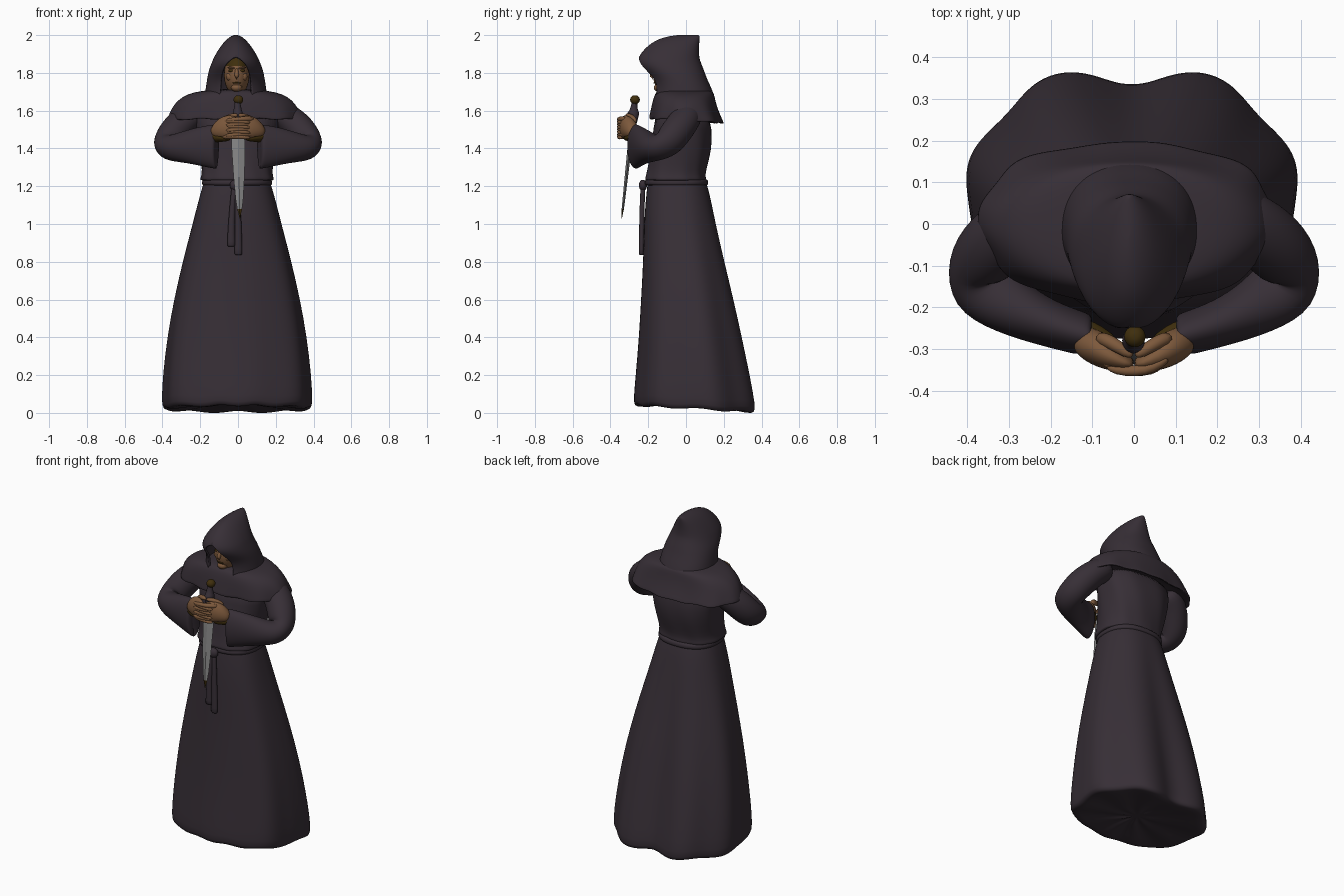
import bpy, bmesh, math
from mathutils import Vector


def material(name, r, g, b):
    m = bpy.data.materials.new(name)
    m.diffuse_color = (r, g, b, 1)
    return m


ROBE = material("dark_plum_cloth", 0.038, 0.028, 0.037)
SKIN = material("tan_skin", 0.205, 0.1, 0.045)
GOLD = material("dark_bronze", 0.05, 0.028, 0.004)
STEEL = material("grey_steel", 0.235, 0.235, 0.235)


def spow(v, p):
    return math.copysign(abs(v) ** p, v)


def layer(z, hw, yf, yb, n=(2, 2), cx=0.0, gap=None, segs=48, fold=None):
    """Horizontal rounded ring, starting at the front; n = squareness of front and back half,
    gap leaves the front open."""
    yc, hy, pts = (yf + yb) / 2, (yb - yf) / 2, []
    g = gap or 0
    for i in range(segs if gap is None else segs + 1):
        a = g + (2 * math.pi - 2 * g) * i / segs
        k = fold(a, z) if fold else 1
        e = 2 / (n[0] if math.cos(a) > 0 else n[1])
        pts.append(Vector((cx + hw * k * spow(math.sin(a), e),
                           yc - hy * k * spow(math.cos(a), e), z)))
    return pts


def loft(name, rings, mats, closed=True, caps=True, sub=1, smooth=True, rule=None):
    """Skin a list of rings into one object."""
    bm = bmesh.new()
    rows = [[bm.verts.new(p) for p in r] for r in rings]
    n = len(rows[0])
    for a, b in zip(rows, rows[1:]):
        for j in range(n if closed else n - 1):
            k = (j + 1) % n
            bm.faces.new((a[j], a[k], b[k], b[j]))
    if caps:
        bm.faces.new(rows[0][::-1])
        bm.faces.new(rows[-1])
    bmesh.ops.remove_doubles(bm, verts=bm.verts, dist=0.0003)
    if closed:
        bmesh.ops.recalc_face_normals(bm, faces=bm.faces)
    bm.normal_update()
    for f in bm.faces:
        f.smooth = smooth
        if rule:
            f.material_index = rule(f)
    me = bpy.data.meshes.new(name)
    bm.to_mesh(me)
    bm.free()
    ob = bpy.data.objects.new(name, me)
    bpy.context.collection.objects.link(ob)
    for m in mats:
        me.materials.append(m)
    if sub:
        s = ob.modifiers.new("smooth", "SUBSURF")
        s.levels = s.render_levels = sub
    return ob


def tube(name, pts, mats, segs=16, sub=1, rule=None):
    """Tube through (x, y, z, sideways radius, upright radius) points."""
    P = [Vector(p[:3]) for p in pts]
    rings = []
    for i, p in enumerate(pts):
        t = (P[min(i + 1, len(P) - 1)] - P[max(i - 1, 0)]).normalized()
        ref = Vector((0, 0, 1)) if abs(t.z) < 0.95 else Vector((0, -1, 0))
        side = t.cross(ref).normalized()
        up = side.cross(t)
        rings.append([P[i] + side * p[3] * math.cos(2 * math.pi * j / segs)
                      + up * p[4] * math.sin(2 * math.pi * j / segs) for j in range(segs)])
    return loft(name, rings, mats, sub=sub, rule=rule)


def ball(name, c, r, mats, rule=None, segs=24):
    """Ellipsoid as stacked layers."""
    rings = []
    for i in range(1, 14):
        t = math.pi * i / 14
        s = math.sin(t)
        rings.append(layer(c[2] - r[2] * math.cos(t), r[0] * s, c[1] - r[1] * s,
                           c[1] + r[1] * s, cx=c[0], segs=segs))
    return loft(name, rings, mats, rule=rule)


# Skirt with folds growing toward a hem that dips at the back
def skirt_fold(a, z):
    s = max(0, min(1, (1.22 - z) / 1.0))
    back = 0.5 - 0.5 * math.cos(a)
    notch = math.exp(-((a - math.pi) / .2) ** 2)
    return 1 + s * ((.018 + .016 * back) * math.cos(7 * a) - .09 * notch)


skirt_keys = [(1.27, .155, -.18, .085), (1.235, .17, -.2, .1), (1.2, .183, -.205, .115),
              (1.1, .21, -.215, .14), (1.0, .235, -.22, .162), (.8, .287, -.225, .21),
              (.6, .332, -.235, .26), (.4, .366, -.245, .306), (.2, .388, -.26, .35),
              (.065, .394, -.272, .377), (.025, .388, -.268, .374), (.02, .355, -.24, .34),
              (.045, .2, -.12, .19), (.05, .06, -.03, .08)]
skirt = [layer(*k, n=(2.5, 2.3), cx=-0.005, segs=120, fold=skirt_fold) for k in skirt_keys]
for ring in skirt:
    for p in ring:
        w = max(0, 1 - p.z / 0.5)
        p.z += w * (-0.06 * p.y + 0.005 * math.sin(9 * math.atan2(p.y, p.x)))
loft("robe_skirt", skirt, [ROBE])

# Torso with a small frill over the belt
torso_keys = [(1.63, .24, -.16, .11), (1.5, .215, -.17, .14), (1.4, .2, -.185, .137),
              (1.31, .188, -.2, .112), (1.26, .186, -.212, .1), (1.236, .196, -.22, .106),
              (1.23, .19, -.213, .102), (1.23, .15, -.18, .07)]
loft("robe_torso", [layer(*k, n=(2.4, 2.4), cx=-0.005, segs=64,
                          fold=lambda a, z: 1 + .012 * math.sin(9 * a + 14 * z))
                    for k in torso_keys], [ROBE])

# Belt, knot and hanging ends
belt = [(1.238, .17, -.2, .1), (1.236, .182, -.214, .114), (1.221, .187, -.219, .119),
        (1.206, .185, -.217, .118), (1.2, .17, -.2, .1)]
loft("belt", [layer(*k, n=(2.4, 2.4), cx=-0.005) for k in belt], [ROBE])
ball("belt_knot", (-.012, -.228, 1.205), (.032, .022, .03), [ROBE])
for name, x0, x1, end in (("belt_end_left", -.022, -.036, .88), ("belt_end_right", -.005, .002, .835)):
    tube(name, [(x0, -.225, 1.21, .008, .01), (x0, -.23, 1.19, .014, .013),
                (x1, -.234, 1.0, .017, .014), (x1, -.236, end + .01, .022, .014),
                (x1, -.236, end, .021, .013)], [ROBE])

# Shoulder cape with wavy edge
cape_keys = [(1.715, .08, -.11, .1), (1.705, .175, -.15, .14), (1.69, .25, -.163, .148),
             (1.655, .303, -.174, .155), (1.61, .333, -.182, .168), (1.56, .35, -.19, .19),
             (1.545, .355, -.193, .198), (1.544, .342, -.18, .186), (1.575, .3, -.16, .15),
             (1.6, .2, -.12, .1)]
cape = [layer(*k, n=(2.2, 2.4), cx=-0.016, segs=72,
              fold=lambda a, z: 1 + max(0, 1.68 - z) * .16 * math.cos(8 * a + .5))
        for k in cape_keys]
for ring in cape:
    for p in ring:
        p.z -= max(0, min(1, (1.7 - p.z) / .15)) * (.06 * p.y + .004 * math.sin(40 * p.x))
loft("shoulder_cape", cape, [ROBE])

# Pointed hood, open at the face: z, half width, front, back, opening half width
hood_keys = [(1.675, .165, -.182, .15, .085), (1.72, .16, -.176, .135, .085),
             (1.77, .152, -.186, .11, .08), (1.81, .145, -.228, .097, .07),
             (1.85, .13, -.258, .08, .052), (1.875, .12, -.254, .072, .025),
             (1.89, .112, -.247, .07, 0), (1.92, .095, -.226, .068, 0),
             (1.955, .07, -.188, .07, 0), (1.98, .047, -.145, .072, 0),
             (1.997, .022, -.08, .072, 0), (2.001, .006, -.03, .064, 0), (2.001, 0, -.025, .06, 0)]
rings = [layer(z, hw, yf, yb, n=(2, 2.3), cx=-0.011, gap=math.asin(w / max(hw, .001)), segs=56)
         for z, hw, yf, yb, w in hood_keys]
hood = loft("hood", rings, [ROBE], closed=False, caps=False)
thick = hood.modifiers.new("cloth", "SOLIDIFY")
thick.thickness, thick.offset = 0.012, -1

# Head: skin with a dark band at the brow top and temples
ball("head", (-.007, -.078, 1.788), (.068, .098, .11), [SKIN, GOLD],
     rule=lambda f: int(f.calc_center_median().z > 1.84 or f.calc_center_median().y > -.1))
tube("nose", [(-.007, -.163, 1.825, .008, .008), (-.007, -.174, 1.8, .011, .013),
              (-.007, -.186, 1.777, .015, .014), (-.007, -.174, 1.766, .011, .009)], [SKIN], segs=10)
ball("chin", (-.007, -.143, 1.722), (.03, .028, .022), [SKIN])
ball("mouth", (-.007, -.165, 1.747), (.024, .008, .004), [GOLD], segs=12)
for s, side in ((-1, "left"), (1, "right")):
    x = -.007 + s * .029
    ball("eye_" + side, (x, -.16, 1.812), (.016, .008, .007), [GOLD], segs=12)
    tube("brow_" + side, [(x - .02 * s, -.171, 1.822, .006, .005), (x, -.166, 1.829, .009, .006),
                          (x + .022 * s, -.15, 1.828, .005, .004)], [SKIN], segs=8)
    ball("cheek_" + side, (x + .004 * s, -.14, 1.78), (.024, .02, .024), [SKIN])

    # Wide sleeve, bent at the elbow, with a hollow cuff
    path = [(.2, .02, 1.6, .075, .07), (.27, .0, 1.56, .085, .075), (.335, -.045, 1.495, .085, .085),
            (.376, -.1, 1.425, .08, .083), (.37, -.148, 1.4, .09, .065),
            (.295, -.2, 1.407, .07, .082), (.21, -.238, 1.412, .056, .102),
            (.13, -.262, 1.41, .052, .118), (.108, -.268, 1.41, .05, .118),
            (.112, -.268, 1.41, .042, .11), (.17, -.255, 1.42, .035, .085)]
    tube("sleeve_" + side, [(s * p[0],) + p[1:] for p in path], [ROBE], segs=24, sub=2)

    # Wrist band, palm, thumb and interlaced fingers
    tube("wrist_band_" + side, [(s * .17, -.25, 1.46, .034, .04), (s * .125, -.265, 1.465, .04, .036),
                                (s * .1, -.28, 1.46, .044, .026), (s * .04, -.312, 1.452, .034, .016)],
         [GOLD])
    tube("palm_" + side, [(s * .135, -.272, 1.478, .028, .026), (s * .112, -.284, 1.488, .04, .042),
                          (s * .085, -.3, 1.505, .042, .06), (s * .05, -.322, 1.514, .034, .066),
                          (s * .02, -.335, 1.514, .02, .058), (0, -.338, 1.514, .014, .05)],
         [SKIN, GOLD], rule=lambda f: int(f.normal.z < -.7))
    tube("thumb_" + side, [(s * .09, -.27, 1.535, .018, .02), (s * .055, -.283, 1.564, .018, .018),
                           (s * .015, -.31, 1.576, .014, .013), (s * .002, -.315, 1.576, .007, .006)],
         [SKIN], segs=10)
    for i in range(4):
        z = 1.468 + .027 * i + .006 * s
        tube("finger_%s_%d" % (side, i + 1),
             [(s * .085, -.318, z, .012, .014), (s * .045, -.346, z + .002, .014, .014),
              (s * .005, -.354, z, .014, .013), (-s * .045, -.351, z - .004, .012, .011),
              (-s * .066, -.341, z - .006, .006, .006)], [SKIN], segs=10)


# Dagger, leaning forward toward its tip
def lean(z):
    return -.27 - .07 * (1.665 - z) / .635


def dagger_part(name, keys, mats, segs, **kw):
    loft(name, [layer(z, hx, lean(z) - hy, lean(z) + hy, cx=.006 * (1.665 - z) / .3 - .003, segs=segs)
                for z, hx, hy in keys], mats, **kw)


dagger_part("dagger_blade", [(1.5, .037, .012), (1.4, .036, .011), (1.25, .029, .009),
                             (1.13, .02, .007), (1.08, .013, .006), (1.03, .001, .001)],
            [STEEL, GOLD], 4, sub=0, smooth=False,
            rule=lambda f: int(f.calc_center_median().z < 1.08))
dagger_part("dagger_grip", [(1.5, .02, .02), (1.57, .028, .03), (1.59, .028, .034), (1.603, .021, .02),
                            (1.64, .016, .016), (1.66, .014, .014)], [ROBE], 16)
ball("dagger_pommel", (.002, -.27, 1.658), (.026, .026, .024), [GOLD])
